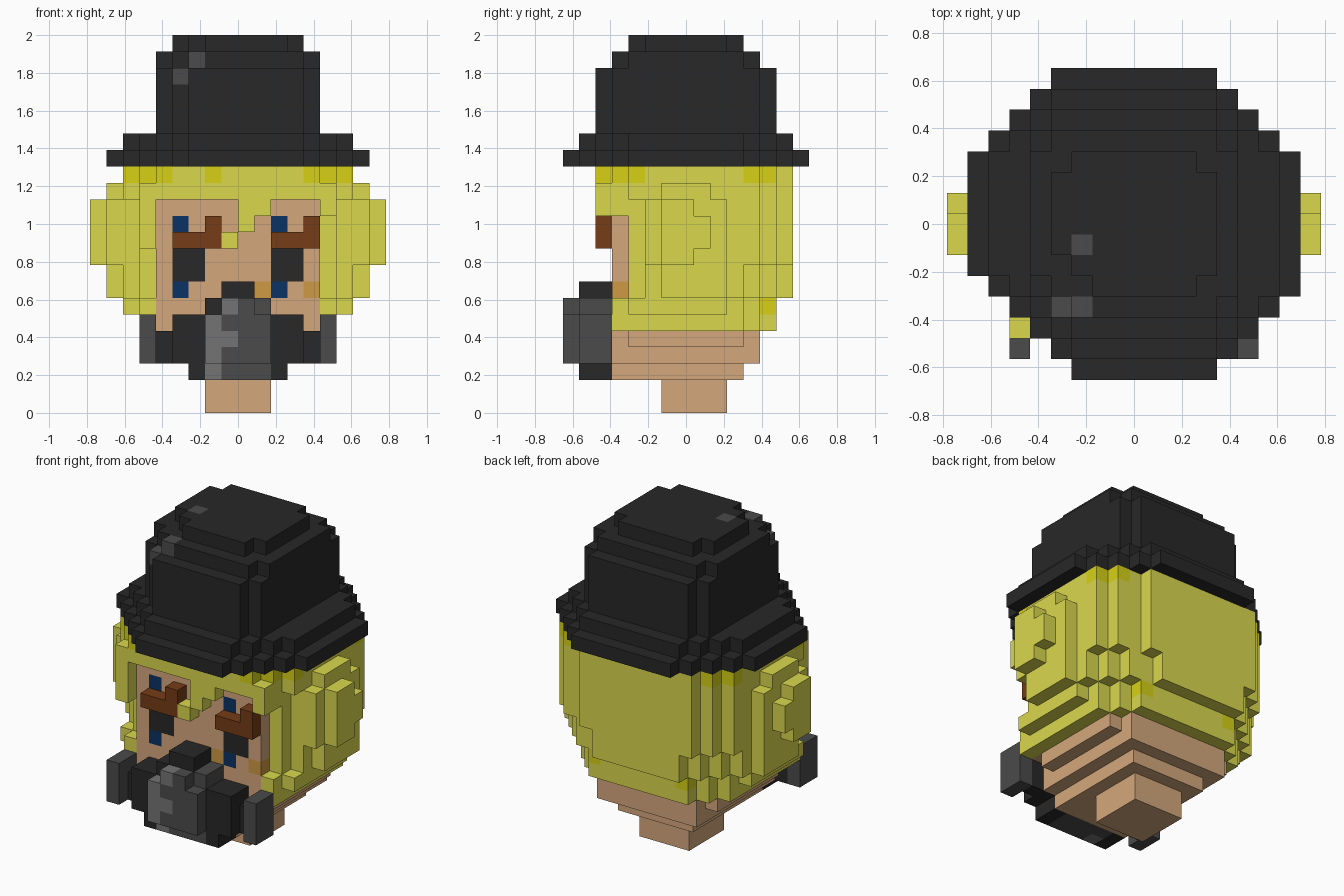
import bpy, bmesh
from mathutils import Vector

cube = bpy.data.objects.get("Cube")
if cube:
    bpy.data.objects.remove(cube, do_unlink=True)

V = 2 / 23          # edge length of one block
COLOURS = {
    "black": (.021, .021, .021), "grey": (.07, .07, .07), "light grey": (.175, .175, .175),
    "blond": (.7, .69, .075), "dark blond": (.68, .64, .008), "skin": (.66, .39, .2),
    "brown": (.18, .045, .008), "blue": (.003, .032, .125), "ochre": (.62, .32, .06),
}
MATS = {}
for label, rgb in COLOURS.items():
    m = bpy.data.materials.new(label)
    m.use_nodes = True
    m.diffuse_color = (*rgb, 1)
    bsdf = m.node_tree.nodes["Principled BSDF"]
    bsdf.inputs["Base Color"].default_value = (*rgb, 1)
    bsdf.inputs["Roughness"].default_value = 0.9
    MATS[label] = m

parts = {}          # part name -> {cell: colour}
taken = set()


def slab(part, colour, x, y, z, cut=0, front_cut=None, left_extra=0):
    """Fill a block range, with stair-stepped corners."""
    cells = parts.setdefault(part, {})
    fc = cut if front_cut is None else front_cut
    for i in range(*x):
        for j in range(*y):
            side = min(i - x[0], x[1] - 1 - i)
            back = y[1] - 1 - j
            front = j - y[0]
            limit = fc + (left_extra if i < 0 else 0)
            if side + back < cut or side + front < limit:
                continue
            for k in range(*z):
                if (i, j, k) not in taken:
                    cells[i, j, k] = colour
                    taken.add((i, j, k))


def paint(part, colour, rule):
    for c in parts[part]:
        if rule(*c):
            parts[part][c] = colour


def sym(w):
    return (-w, w)


# Hat: two brim steps, crown and stepped top
for w, y, z, cut in ((8, (0, 15), (15, 16), 4), (7, (1, 14), (16, 17), 3)):
    slab("hat_brim", "black", sym(w), y, z, cut, left_extra=1)
for w, y, z in ((5, (2, 13), (17, 21)), (5, (3, 12), (21, 22)), (4, (4, 11), (22, 23))):
    slab("hat_crown", "black", sym(w), y, z, 1, left_extra=1)
paint("hat_crown", "grey", lambda x, y, z: (x, y, z) in
      ((-4, 3, 20), (-3, 3, 21), (-3, 6, 22)))

# Face, with painted eyes and cheeks
slab("face", "skin", sym(5), (3, 4), (5, 13))
paint("face", "black", lambda x, y, z: z in (8, 9) and x in (-4, -3, 2, 3))
paint("face", "blue", lambda x, y, z: z in (7, 11) and x in (-4, 2))
paint("face", "ochre", lambda x, y, z: z == 7 and x in (1, 4))

# Eyebrows
for x0, tip in ((-4, -2), (2, 4)):
    slab("eyebrows", "brown", (x0, x0 + 3), (2, 3), (10, 11))
    slab("eyebrows", "brown", (tip, tip + 1), (2, 3), (11, 12))

# Jaw and neck
slab("jaw", "skin", sym(5), (3, 12), (4, 5), 1)
slab("jaw", "skin", sym(4), (3, 12), (3, 4))
slab("jaw", "skin", sym(3), (3, 11), (2, 3))
slab("neck", "skin", sym(2), (6, 10), (0, 2))

# Hair layers from the hat down to the jaw
slab("hair", "blond", sym(7), (3, 13), (14, 15), 1)
slab("hair", "blond", sym(7), (3, 13), (13, 14), 1)
slab("hair", "blond", sym(7), (4, 13), (9, 13), 1)
slab("hair", "blond", sym(8), (4, 13), (7, 9), 3, 2)
slab("hair", "blond", sym(7), (3, 13), (6, 7), 3, 1)
slab("hair", "blond", sym(6), (3, 13), (5, 6), 2, 0)

# Flat panel at the back, narrower at its lower end
slab("hair", "blond", (-5, 4), (13, 14), (9, 15))
slab("hair", "blond", (-4, 3), (13, 14), (7, 9))

# Fringe across the forehead and its loose strands
slab("hair", "blond", sym(5), (2, 3), (13, 15))
for x, y, z in (((0, 1), (2, 3), (11, 13)), ((1, 2), (2, 3), (12, 13)),
                ((-1, 0), (2, 3), (10, 11)), ((-6, -5), (2, 4), (10, 14)),
                ((5, 6), (2, 4), (12, 14))):
    slab("hair", "blond", x, y, z)

# Side bulges, mirrored: each step further out is smaller
for y, z, out in (((5, 10), (9, 13), 8), ((6, 9), (13, 14), 8),
                  ((6, 8), (9, 13), 9), ((8, 9), (10, 12), 9)):
    for x in ((out - 1, out), (-out, 1 - out)):
        slab("hair", "blond", x, y, z)
paint("hair", "dark blond", lambda x, y, z: z == 14 and (
    (y < 5 and (x >= 4 or x < -4)) or (y in (11, 12) and (x >= 5 or x < -5)) or (x, y) == (-2, 2)))
paint("hair", "dark blond", lambda x, y, z: z == 6 and y == 12 and x in (-4, 3))

# Mask: side canisters, wings and stepped muzzle
for x in ((-6, -5), (5, 6)):
    slab("mask_canisters", "grey", x, (1, 3), (3, 6))
slab("mask", "black", sym(5), (2, 3), (3, 5))
slab("mask", "black", sym(4), (1, 3), (3, 6))
slab("mask", "black", sym(3), (1, 3), (2, 3))
slab("mask", "black", sym(2), (1, 3), (6, 7))
slab("mask", "black", sym(1), (1, 3), (7, 8))
slab("mask_muzzle", "grey", sym(2), (0, 1), (3, 6))
slab("mask_muzzle", "grey", sym(1), (0, 1), (6, 7))
paint("mask", "grey", lambda x, y, z: (z == 2 and -2 <= x < 2) or (z == 6 and x >= 0))
paint("mask", "light grey", lambda x, y, z: z == 2 and x == -2 and y == 1)
paint("mask_muzzle", "light grey", lambda x, y, z:
      (x == -2 and z < 6) or (x == -1 and z in (4, 6)))

# Turn each part's cells into an outer shell of flat faces
AXES = [Vector(a) * s for a in ((1, 0, 0), (0, 1, 0), (0, 0, 1)) for s in (1, -1)]


def build(name, cells):
    bm = bmesh.new()
    mesh = bpy.data.meshes.new(name)
    slots = sorted(set(cells.values()))
    for s in slots:
        mesh.materials.append(MATS[s])
    verts = {}

    def vert(p):
        key = tuple(round(c * 2) for c in p)
        if key not in verts:
            verts[key] = bm.verts.new((p.x * V, (p.y - 7.5) * V, p.z * V))
        return verts[key]

    for cell, colour in cells.items():
        mid = Vector(cell) + Vector((.5, .5, .5))
        for n in AXES:
            if tuple(int(a + b) for a, b in zip(cell, n)) in taken:
                continue
            u = Vector((n.y, n.z, n.x))
            w = n.cross(u)
            corners = [mid + (n + u * a + w * b) / 2
                       for a, b in ((-1, -1), (1, -1), (1, 1), (-1, 1))]
            f = bm.faces.new([vert(p) for p in corners])
            f.material_index = slots.index(colour)
    bmesh.ops.dissolve_limit(bm, angle_limit=0.01, verts=bm.verts[:],
                             edges=bm.edges[:], delimit={'MATERIAL'})
    bm.to_mesh(mesh)
    bm.free()
    bpy.context.collection.objects.link(bpy.data.objects.new(name, mesh))


for part, cells in parts.items():
    build(part, cells)
